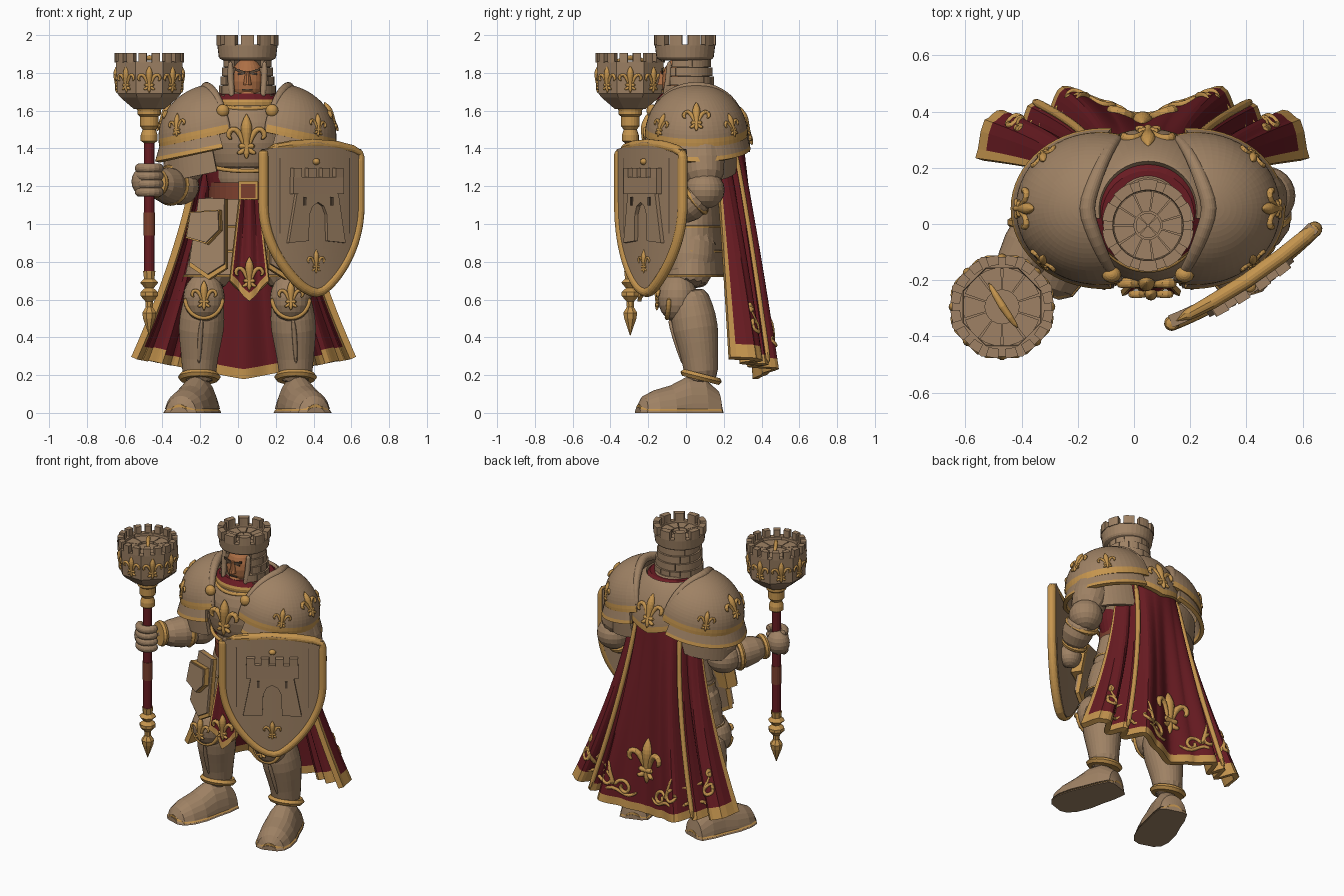
import bpy, bmesh
from math import sin, cos, pi, radians
from mathutils import Vector, Matrix
cube = bpy.data.objects.get("Cube")
if cube:
    bpy.data.objects.remove(cube)
CX, made, shift, rotate = .05, [], Matrix.Translation, Matrix.Rotation

def material(name, *rgb):
    m = bpy.data.materials.new(name)
    m.use_nodes = True
    m.diffuse_color = m.node_tree.nodes["Principled BSDF"].inputs["Base Color"].default_value = (*rgb, 1)
    return m
STONE, GOLD = material("stone armour", .345, .222, .128), material("gold trim", .56, .3, .076)
RED, SKIN = material("crimson cloth", .14, .011, .016), material("skin", .42, .16, .06)
LEATHER, DARK = material("leather", .2, .05, .027), material("dark recess", .1, .065, .04)

def build(name, verts, faces, mats, index, sub=0):
    me = bpy.data.meshes.new(name)
    me.from_pydata([tuple(v) for v in verts], [], faces)
    for m in mats:
        me.materials.append(m)
    me.polygons.foreach_set("material_index", index)
    bm = bmesh.new()
    bm.from_mesh(me)
    bmesh.ops.recalc_face_normals(bm, faces=bm.faces)
    bm.to_mesh(me)
    bm.free()
    made.append(bpy.data.objects.new(name, me))
    bpy.context.collection.objects.link(made[-1])
    if sub:
        mod = made[-1].modifiers.new("smooth", "SUBSURF")
        mod.levels = mod.render_levels = sub

def skin_rings(name, rings, mat, trim=(), sub=0):
    n, verts = len(rings[0]), [v for r in rings for v in r]
    faces, index = [list(range(n)), list(range(len(verts) - n, len(verts)))], [0, 0]
    for k in range(len(rings) - 1):
        faces += [[k*n + i, k*n + (i+1) % n, k*n + n + (i+1) % n, k*n + n + i] for i in range(n)]
        index += [int(k in trim)]*n
    build(name, verts, faces, [mat, GOLD], index, sub)

def loft(name, rows, mat, n=32, M=Matrix(), trim=(), sub=0, floor=-9):
    """rows: (z, rx, ry, cx, cy); the last three may be left out"""
    rings = []
    for z, rx, *rest in rows:
        ry, cx, cy = rest + [rx, 0, 0][len(rest):]
        ring = [M @ Vector((cx + rx*cos(2*pi*i/n), cy + ry*sin(2*pi*i/n), z)) for i in range(n)]
        rings.append([Vector((p.x, p.y, max(p.z, floor))) for p in ring])
    skin_rings(name, rings, mat, trim, sub)

def ball(name, c, rad, mat):
    angles = [pi*i/10 for i in range(11)]
    loft(name, [(-rad[2]*cos(t), max(rad[0]*sin(t), .001), max(rad[1]*sin(t), .001)) for t in angles], mat, 24, shift(c))

def limb(name, pts, mat, n=10, sub=1):
    """pts: (position, radius) along a path"""
    P, side, rings = [Vector(p) for p, r in pts], Vector((.31, .9, .17)), []
    for i, (p, r) in enumerate(pts):
        t = (P[min(i + 1, len(P) - 1)] - P[max(i - 1, 0)]).normalized()
        side = (side - t*side.dot(t)).normalized()
        rings.append([P[i] + r*(side*cos(2*pi*k/n) + t.cross(side)*sin(2*pi*k/n)) for k in range(n)])
    skin_rings(name, rings, mat, sub=sub)

def grid(name, f, nu, nv, mats, rule, thick):
    cells = [(i, j, j*(nu + 1) + i) for j in range(nv) for i in range(nu)]
    build(name, [f(2*i/nu - 1, j/nv) for j in range(nv + 1) for i in range(nu + 1)],
          [[a, a + 1, a + nu + 2, a + nu + 1] for i, j, a in cells], mats,
          [int(rule(2*(i + .5)/nu - 1, (j + .5)/nv)) for i, j, a in cells])
    mod = made[-1].modifiers.new("thickness", "SOLIDIFY")
    mod.thickness, mod.offset = thick, 0

def slab(name, outline, to, depth, mat):
    n = len(outline)
    faces = [list(range(n)), list(range(n, 2*n))] + [[i, (i+1) % n, n + (i+1) % n, n + i] for i in range(n)]
    build(name, [to(a, b, c) for c in (0, depth) for a, b in outline], faces, [mat], [0]*len(faces))

def blocks(name, c, r0, r1, z0, z1, count, fill=.92, turn=0, keep=lambda a: True):
    step = 2*pi/count
    for mid in filter(keep, ((i + turn)*step for i in range(count))):
        ends = [(r, mid + (j/3 - .5)*fill*step) for r, js in ((r0, range(4)), (r1, (3, 2, 1, 0))) for j in js]
        slab(name, ends, lambda r, a, z: (c[0] + r*cos(a), c[1] + r*sin(a), z0 + z), z1 - z0, STONE)

def box(w, h, x=0, z=0):
    return [(x-w, z-h), (x+w, z-h), (x+w, z+h), (x-w, z+h)]

def frame(loc, normal):
    n = Vector(normal).normalized()
    right = Vector((0, 0, 1)).cross(n).normalized()
    return lambda a, b, c=0: Vector(loc) + right*a + n.cross(right)*b + n*c

def on_ball(c, rad, d):
    t = sum((d[i]/rad[i])**2 for i in range(3))**-.5
    return frame(Vector(c) + Vector(d)*t, [d[i]/rad[i]**2 for i in range(3)])

def fleur(name, to, size):
    half = [(.05, -.22, .04), (.12, .05, .075), (.25, .2, .085), (.38, .15, .085), (.41, 0, .065), (.32, -.05, .03)]
    strokes = [[(0, -.5, .01), (0, -.36, .09), (0, -.22, .06), (0, 0, .11), (0, .2, .15), (0, .35, .11), (0, .52, .01)],
               [(-.2, -.2, .07), (0, -.2, .07), (.2, -.2, .07)]]
    for s in (-1, 1):
        strokes += [[(s*a, b, r) for a, b, r in half], [(s*.03, -.22, .05), (s*.1, -.34, .07), (s*.22, -.36, .04)]]
    for pts in strokes:
        limb(name, [(to(a*size, b*size), r*size) for a, b, r in pts], GOLD, 8)

# torso, with a back plate that is pointed at its lower edge
body = lambda rows: [(z, rx, ry, CX, .03) for z, rx, ry in rows]
arc = lambda rx, ry, z, dip: [((CX + rx*sin(t), .03 - ry*cos(t), z - dip*cos(t)), .012) for t in (pi*(i/12 - .5) for i in range(13))]
loft("undercoat", body([(1.15, .2, .15), (1.25, .22, .15), (1.45, .235, .18)]), RED)
loft("abdomen", body([(1.17, .17, .165), (1.24, .19, .18), (1.34, .2, .19)]), STONE)
loft("breastplate", body([(1.29, .215, .2), (1.31, .225, .21), (1.43, .255, .245), (1.54, .245, .235), (1.63, .2, .19),
                          (1.67, .16, .16)]), STONE, 40, sub=1)
limb("breastplate_edge", arc(.225, .215, 1.33, .05), GOLD)
limb("neckline", arc(.19, .195, 1.65, .04), GOLD)
fleur("chest_emblem", frame((.045, -.212, 1.46), (0, -1, .05)), .24)
loft("collar", [(1.6, .2, .19, CX, .035), (1.645, .205, .2, CX, .04), (1.66, .2, .195, CX, .04), (1.69, .165, .16, CX, .03)],
     RED, trim=(0, 1))
loft("gorget", body([(1.62, .155, .17), (1.67, .145, .155), (1.7, .12, .135)]), STONE)
def mantle(u, v):
    a, k, low = u*radians(100), .6 + .4*sin(v*pi/2), 1.46 - .08*max(0, 1 - abs(u)*1.6)
    return CX + .28*k*sin(a), .05 + .275*k*cos(a), 1.68 + (low - 1.68)*v**1.3
grid("back_plate", mantle, 32, 20, [STONE, GOLD], lambda u, v: v > .9, .03)
fleur("back_emblem", frame((CX, .315, 1.52), (0, 1, .35)), .22)

# belt, layered skirt and front cloth
loft("belt", body([(1.13, .205, .185), (1.22, .205, .185)]), LEATHER)
for w, depth, mat in ((.052, .025, GOLD), (.038, .03, LEATHER)):
    slab("buckle", box(w, w), frame((.055, -.155, 1.175), (0, -1, 0)), depth, mat)
for i in range(3):
    z, w, d = 1.14 - i*.13, .225 + i*.035, .012*i
    loft("skirt_plate", body([(z - .16, w + .045, .165 + d), (z - .15, w + .045, .165 + d),
                              (z - .147, w + .035, .155 + d), (z, w, .14 + d)]), STONE, trim=(0,))
for s in (-1, 1):
    hip = frame((CX + s*.175, -.115, 1.13), (s*.45, -1, .14))
    for k, depth, mat in ((1, .025, GOLD), (.94, .04, STONE)):
        slab("hip_plate", [(s*a*k, b*k) for a, b in ((.08, 0), (.115, -.36), (0, -.43), (-.1, -.37), (-.08, 0))], hip, depth, mat)
    for k, depth, mat in ((1.08, .07, GOLD), (1, .08, STONE)):
        slab("pouch", [(s*a*k, b*k - .15) for a, b in ((.1, .07), (.115, -.06), (0, -.09), (-.07, -.02), (-.06, .08))], hip, depth, mat)
def tabard(u, v):
    return .06 + u*(.055 + .05*v), -.18 - .055*v - .012*cos(u*pi*2), 1.13 - v*(.43 + .11*(1 - abs(u)))
grid("front_cloth", tabard, 24, 24, [RED, GOLD], lambda u, v: v > .93 or abs(u) > .88, .02)
fleur("front_cloth_emblem", frame((.06, -.25, .735), (0, -1, 0)), .18)

# cape with folds, its hem and embroidery
FOLD = [(0, .37), (.25, .42), (.48, .475), (.6, .34), (.67, .42), (.75, .3), (.87, .39), (.95, .36), (1, .23)]
def cape(u, v):
    a, w = min(abs(u), 1), max(v, 0)
    (p, y0), (q, y1) = next(pair for pair in zip(FOLD, FOLD[1:]) if a <= pair[1][0])
    t, top = (a - p)/(q - p), .28 - .13*a*a
    low = y0 + (y1 - y0)*t*t*(3 - 2*t)
    return Vector((.03 + u*(.24 + .34*w**1.5), top + (low - top)*w**.85, 1.5 - .06*a + (.17*a - 1.32)*v))
def on_cape(a, b):
    v = 1 - b/1.28
    return cape(max(-.95, min(.95, a/(.24 + .35*v**1.5))), v) + Vector((0, .02, 0))
grid("cape", cape, 120, 50, [RED, GOLD], lambda u, v: v > .965 - .02*abs(u) or abs(u) > .983, .035)
fleur("cape_emblem", lambda a, b: on_cape(a, b + .34), .29)
for s in (-1, 1):
    for a, b, r in ((.14, .13, .055), (.25, .16, .06), (.36, .17, .06), (.47, .19, .05), (.46, .3, .035)):
        limb("cape_scroll", [(on_cape(s*(a + r*(1 - k/16)*cos(k*.6)), b + r*(1 - k/16)*sin(k*.6)), .014) for k in range(13)], GOLD, 6)
    for a in (.2, .31, .42):
        limb("cape_leaf", [(on_cape(s*(a + .01*k), .13 + .04*k), .02 - .0035*k) for k in range(6)], GOLD, 6)
    limb("cape_vine", [(on_cape(s*.052*k, .1 + .025*sin(k*2)), .013) for k in range(1, 10)], GOLD, 6)
    limb("cape_cord", [(cape(s*.67, k/10) + Vector((0, .018, 0)), .018) for k in range(11)], GOLD, 6)

for s in (-1, 1):
    P = lambda d, y, z: (CX + s*d, y, z)
    # shoulder armour, open towards the neck
    M = shift(P(.17, .055, 1.47)) @ rotate(s*radians(12), 4, "Y")
    shell = lambda u, rx, ry, z: M @ Vector((s*rx*cos(u*1.83), ry*sin(u*1.83), z))
    dome = lambda u, v: shell(u, .29*sin(v*pi/2), .26*sin(v*pi/2), .26*cos(v*pi/2))
    plate = lambda u, v: shell(u*.9, .285 + .045*v, .25 + .025*v, .01 - .085*v)
    grid("shoulder_dome", dome, 32, 20, [STONE, GOLD], lambda u, v: v > .9, .025)
    grid("shoulder_plate", plate, 32, 8, [STONE, GOLD], lambda u, v: v > .7, .025)
    grid("arm_plate", lambda u, v: shell(u*.8, .275 + .02*v, .2, -.04 - .15*v), 28, 8, [STONE], lambda u, v: 0, .025)
    limb("neck_guard", [(dome((k > 0) - (k < 0), abs(k)/6), .032 - .003*abs(k)) for k in range(-6, 7)], STONE)
    for d, size in (((s*.82, 0, .5), .17), ((s*.6, -.6, .3), .13), ((s*.6, .6, .3), .13)):
        to = on_ball((0, 0, 0), (.3, .27, .27), d)
        fleur("shoulder_emblem", lambda a, b: M @ to(a, b), size)
    for at in (P(.13, -.18, 1.6), P(.22, .25, 1.48)):
        ball("rosette", at, (.034, .029, .034), GOLD)
    # legs
    limb("thigh", [(P(.15, .04, .98), .13), (P(.18, .03, .82), .14), (P(.22, .01, .65), .11)], STONE, 14)
    limb("shin", [(P(.23, .01, .66), .1), (P(.235, .03, .56), .115), (P(.245, .05, .45), .132), (P(.255, .075, .29), .095),
                  (P(.255, .085, .14), .095)], STONE, 14)
    limb("shin_ridge", [(P(.24, -.09, .5), .01), (P(.25, -.065, .42), .016), (P(.258, -.01, .24), .01)], STONE)
    knee = P(.23, -.045, .61), (.11, .105, .13)
    ball("knee_plate", *knee, STONE)
    fleur("knee_emblem", on_ball(*knee, (0, -1, .1)), .16)
    limb("knee_edge", [(on_ball(*knee, (cos(t), -.45, -.9*sin(t)))(0, 0), .014) for t in (pi*i/8 for i in range(9))], GOLD)
    loft("ankle_band", [(-.018, .1), (0, .113), (.018, .1)], GOLD, 28, shift(P(.255, .08, .19)) @ rotate(radians(-14), 4, "X"))
    # boots
    M = shift(P(.26, .06, 0)) @ rotate(s*radians(18), 4, "Z") @ rotate(radians(90), 4, "X")
    shape = [(-.125, .05, .05), (-.11, .085, .12), (-.03, .1, .19), (.06, .105, .19), (.15, .115, .145), (.24, .108, .12),
             (.3, .085, .09), (.325, .045, .05)]
    loft("boot", shape, STONE, 24, M, floor=.02)
    loft("boot_welt", [(z*1.01, w*1.04, .045) for z, w, h in shape], GOLD, 24, M, floor=.01)
    loft("sole", [(z*1.02, w*1.07, .03) for z, w, h in shape], STONE, 24, M, floor=0)

# arms
def arm(*joints):
    shoulder, e, mid, w = (Vector(j) for j in joints)
    limb("upper_arm", [(shoulder, .12), (shoulder.lerp(e, .5), .125), (e, .1)], STONE, 12)
    limb("forearm", [(e, .09), (mid, .112), (w, .066)], STONE, 12)
    ball("elbow_plate", e, (.105, .105, .1), STONE)
    for t, r in ((.3, .11), (.9, .082)):
        M = shift(e.lerp(w, t)) @ (w - e).to_track_quat("Z", "Y").to_matrix().to_4x4()
        loft("arm_band", [(-.016, r*.92), (0, r), (.016, r*.92)], GOLD, 24, M)
    ball("fist", w.lerp(e, -.25), (.073, .068, .078), STONE)
arm((-.25, .06, 1.48), (-.31, .04, 1.2), (-.37, -.08, 1.2), (-.455, -.22, 1.22))
arm((.38, .08, 1.48), (.47, .1, 1.18), (.47, .01, 1.1), (.42, -.08, 1.05))

# mace
mx, my = hand = -.47, -.295
axis = shift((mx, my, 0)) @ rotate(radians(22.5), 4, "Z")
for i in range(4):
    limb("finger", [((mx + .058*cos(t), my + .058*sin(t), 1.17 + i*.042), .028) for t in (pi*(.9 + k*.24) for k in range(6))], STONE, 8)
loft("mace_shaft", [(.72, .028), (1.5, .028)], RED, 16, axis)
loft("mace_wrap", [(.94, .031), (1.06, .031)], LEATHER, 16, axis)
loft("mace_neck", [(1.43, .03), (1.44, .045), (1.47, .045), (1.5, .035), (1.52, .05), (1.57, .05), (1.58, .062), (1.6, .062),
                   (1.63, .08)], GOLD, 20, axis)
loft("mace_pommel", [(.41, .002), (.5, .035), (.53, .04), (.56, .02), (.59, .022), (.62, .05), (.64, .05), (.66, .025),
                     (.69, .052), (.71, .03), (.75, .035)], GOLD, 8, axis)
loft("mace_head", [(1.61, .09), (1.67, .165), (1.69, .182), (1.86, .192), (1.86, .15), (1.83, .148), (1.83, .01)], STONE, 8, axis)
blocks("mace_battlement", hand, .15, .184, 1.855, 1.905, 16, .62, .5)
blocks("mace_paving", hand, .06, .14, 1.82, 1.845, 10)
limb("mace_crest", [((mx - .05, my + .09, 1.86), .008), ((mx, my, 1.89), .018), ((mx + .06, my - .08, 1.86), .008)], GOLD)
for d in (Vector((cos(i*pi/4), sin(i*pi/4), 0)) for i in range(8)):
    fleur("mace_emblem", frame(Vector((mx, my, 1.765)) + d*.172, d), .145)

# head and tower helmet
ball("face", (CX, -.03, 1.755), (.092, .098, .13), SKIN)
loft("nose", [(1.735, .022, .03), (1.75, .02, .024), (1.81, .01, .012)], SKIN, 10, shift((CX, -.125, 0)))
ball("chin", (CX, -.095, 1.68), (.045, .035, .03), SKIN)
front = frame((CX, -.122, 1.79), (0, -1, 0))
slab("mouth", box(.028, .004, 0, -.078), front, .008, DARK)
for s in (-1, 1):
    slab("brow", [(s*.012, .018), (s*.065, .035), (s*.065, .022), (s*.012, .003)], front, .009, DARK)
    slab("eye", box(.014, .006, s*.036, .004), front, .003, DARK)
    limb("cheek_guard", [((CX + s*x, y, z), .018) for x, y, z in ((.09, -.088, 1.87), (.09, -.09, 1.76), (.08, -.115, 1.66))], STONE)
loft("helmet_core", [(1.64, .142, .11, CX, .03), (1.88, .115, .09, CX, .025)], DARK)
for i in range(5):
    r, z = .158 - .0075*i, 1.64 + i*.048
    blocks("helmet_brick", (CX, .005), r - .04, r, z, z + .045, 14, .97, i*.5, lambda a: sin(a) > -.72)
crown = CX, -.005
loft("helmet_crown", [(1.865, .125), (1.875, .146), (1.885, .152), (1.95, .16), (1.95, .126), (1.925, .124), (1.925, .01)],
     STONE, 36, shift((*crown, 0)))
blocks("crown_battlement", crown, .126, .164, 1.945, 2, 10, .68, .5)
for r0, r1, count in ((.05, .122, 11), (.004, .045, 4)):
    blocks("crown_paving", crown, r0, r1, 1.92, 1.94, count)

# shield
flat = frame((.395, -.195, 0), (.55, -.835, 0))
half_width = lambda z: .305*(1 - min(max((1.1 - z)/.48, 0), 1)**2)**.8
on_shield = lambda a, b, c=0: flat(a, b, c + .032*(1 - (a/.31)**2))
def shield(u, v):
    z = (1.395 + .04*(1 - abs(u)))*(1 - v) + .63*v
    return on_shield(u*half_width(z), z, -.02)
grid("shield", shield, 24, 40, [STONE], lambda u, v: 0, .045)
edge = [(s*half_width(z), z) for s, ks in ((-1, range(20)), (1, range(20, -1, -1))) for z in (1.395 - .0385*k for k in ks)]
limb("shield_rim", [(on_shield(a, b, -.012), .03) for a, b in edge + [(0, 1.437), edge[0]]], GOLD, 8)
arch = [(.06, .91), (.055, 1.05), (.035, 1.095), (0, 1.115), (-.035, 1.095), (-.055, 1.05), (-.06, .91)]
slab("castle_wall", [(-.18, .9), (-.13, 1.17), (.13, 1.17), (.18, .9)] + arch, on_shield, .024, STONE)
slab("castle_parapet", box(.16, .045, 0, 1.205), on_shield, .034, STONE)
for i in (-1.5, -.5, .5, 1.5):
    slab("castle_merlon", box(.025, .025, i*.088, 1.272), on_shield, .034, STONE)
for x, z, w, h, depth in ((.085, 1.12, .008, .022, .03), (.22, 1.15, .003, .2, .004)):
    for s in (-1, 1):
        slab("shield_groove", box(w, h, s*x, z), on_shield, depth, DARK)
fleur("shield_emblem", lambda a, b: on_shield(a, b + .8), .13)
ball("shield_stud", on_shield(0, 1.33), (.022, .022, .018), GOLD)

# smooth shading with crisp edges
for ob in bpy.context.view_layer.objects:
    ob.select_set(ob in made)
bpy.context.view_layer.objects.active = made[0]
bpy.ops.object.shade_smooth_by_angle(angle=radians(35))
